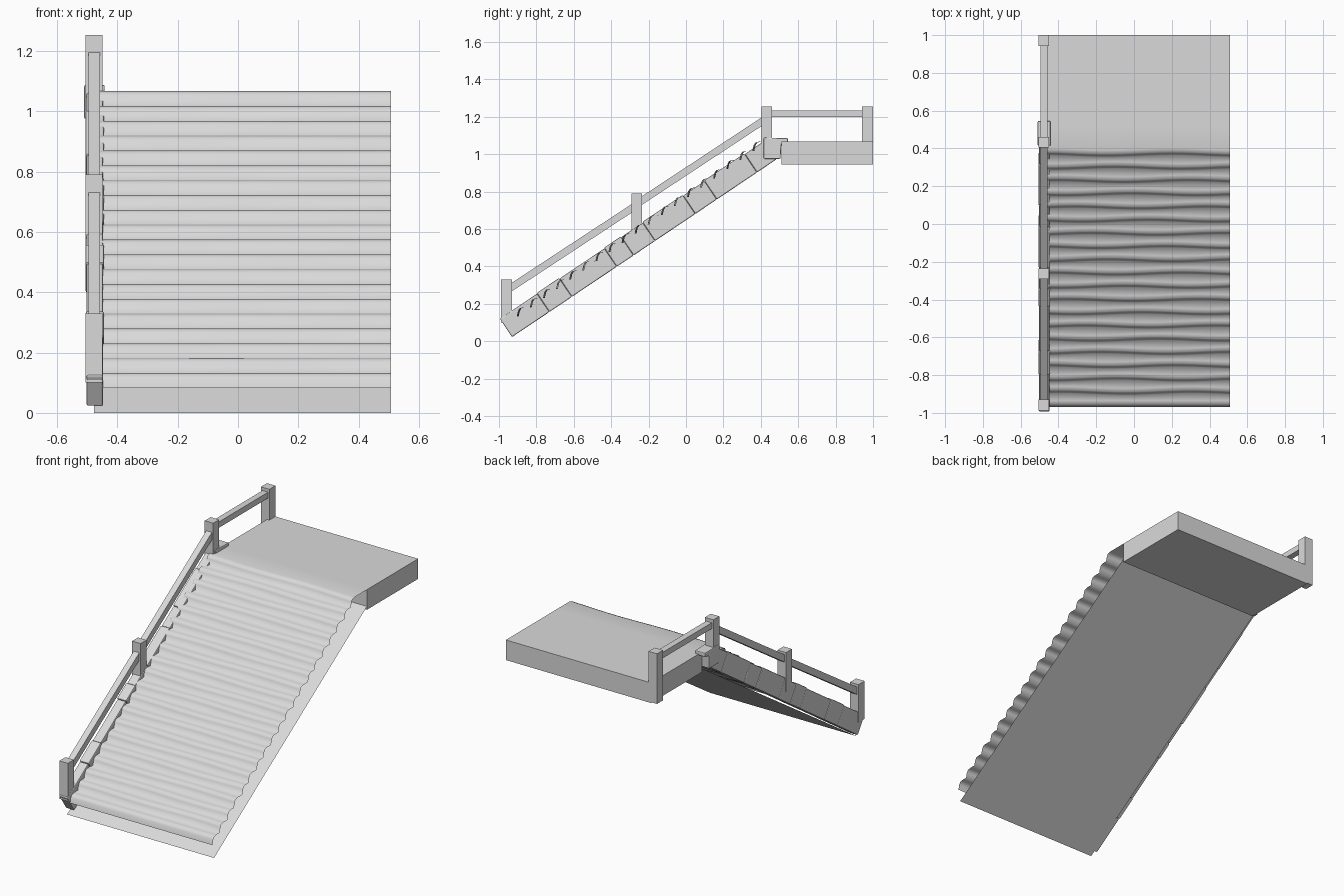
import bpy
import bmesh
import math

if "Cube" in bpy.data.objects:
    bpy.data.objects.remove(bpy.data.objects["Cube"], do_unlink=True)

# Single stone colour
stone = bpy.data.materials.new("light_grey_stone")
stone.use_nodes = True
GREY = (0.7, 0.7, 0.7, 1)
stone.diffuse_color = GREY
shader = next(n for n in stone.node_tree.nodes if n.type == 'BSDF_PRINCIPLED')
shader.inputs["Base Color"].default_value = GREY
shader.inputs["Roughness"].default_value = 0.8


def finish(name, bm, smooth=False):
    """Turn a bmesh into a named, coloured object."""
    mesh = bpy.data.meshes.new(name)
    for f in bm.faces:
        f.smooth = smooth
    bm.to_mesh(mesh)
    bm.free()
    mesh.materials.append(stone)
    ob = bpy.data.objects.new(name, mesh)
    bpy.context.scene.collection.objects.link(ob)
    return ob


def prism(name, outline, x0, x1, bevel=0):
    """Extrude a (y, z) outline from x0 to x1."""
    bm = bmesh.new()
    face = bm.faces.new([bm.verts.new((x0, y, z)) for y, z in outline])
    ext = bmesh.ops.extrude_face_region(bm, geom=[face])
    moved = [g for g in ext["geom"] if isinstance(g, bmesh.types.BMVert)]
    bmesh.ops.translate(bm, verts=moved, vec=(x1 - x0, 0, 0))
    bmesh.ops.recalc_face_normals(bm, faces=bm.faces)
    ob = finish(name, bm)
    if bevel:
        mod = ob.modifiers.new("worn_edges", 'BEVEL')
        mod.width = bevel
        mod.segments = 2
    return ob


def box(name, x, y, z, bevel=0):
    return prism(name, [(y[0], z[0]), (y[1], z[0]), (y[1], z[1]), (y[0], z[1])],
                 x[0], x[1], bevel)


# Worn steps: one continuous open surface with soft risers
STEPS, RUN, RISE = 20, 0.07, 0.0492
Y0, Z0 = -0.97, 0.083
LEFT, RIGHT = -0.47, 0.508
step_shape = [(0, 0), (0.007, 0.03), (0.016, 0.044), (0.035, 0.049)]
profile = []
for k in range(STEPS):
    for dy, dz in step_shape:
        profile.append((Y0 + k * RUN + dy, Z0 + k * RISE + dz, k))
profile.append((0.515, Z0 + STEPS * RISE, STEPS))

COLS = 16
bm = bmesh.new()
rows = []
for y, z, k in profile:
    row = []
    for c in range(COLS + 1):
        x = LEFT + (RIGHT - LEFT) * c / COLS
        wear = 0.005 * math.cos(x * 9 + k * 0.4) * (-1) ** k if 0 < k < STEPS else 0
        row.append(bm.verts.new((x, y + wear, z)))
    rows.append(row)
for a, b in zip(rows, rows[1:]):
    for c in range(COLS):
        bm.faces.new((a[c], a[c + 1], b[c + 1], b[c]))
finish("worn_steps", bm, smooth=True)

# Sloping underside sheet
bm = bmesh.new()
bm.faces.new([bm.verts.new(p) for p in (
    (-0.478, -0.955, 0), (-0.478, 0.51, 0.965),
    (RIGHT, 0.51, 0.965), (RIGHT, -0.955, 0))])
finish("underside", bm)

# Landing slab
box("landing", (-0.465, RIGHT), (0.51, 1.0), (0.945, 1.067))

# Side string built of alternating long and short stones
ANGLE = math.radians(33.9)
ALONG = (math.cos(ANGLE), math.sin(ANGLE))
joints = [-0.93, -0.73, -0.61, -0.37, -0.28, -0.165, 0.05, 0.165, 0.38, 0.485]
for i, (a, b) in enumerate(zip(joints, joints[1:])):
    high = 0.118 + 0.004 * (i % 2)

    def on_slope(y, up):
        t = (y + 0.93) / ALONG[0]
        return (-0.93 + t * ALONG[0] - up * ALONG[1],
                0.022 + t * ALONG[1] + up * ALONG[0])

    grow = 0.003 * (i % 2)
    prism(f"string_stone_{i + 1}",
          [on_slope(a, 0), on_slope(b, 0), on_slope(b, high), on_slope(a, high)],
          -0.503 - grow, -0.447 + grow, 0.006)

# Capping stone at the head of the string, with a lip over the landing
prism("string_cap",
      [(0.415, 0.975), (0.505, 0.975), (0.51, 1.055), (0.545, 1.06),
       (0.545, 1.085), (0.415, 1.088)], -0.51, -0.442, 0.005)

# Newel posts
PX = (-0.506, -0.449)
posts = {
    "bottom_post": ((-0.988, -0.93), (0.1, 0.33)),
    "middle_post": ((-0.292, -0.235), (0.55, 0.79)),
    "top_post": ((0.404, 0.461), (1.0, 1.254)),
    "landing_post": ((0.942, 1.0), (0.95, 1.254)),
}
for name, (y, z) in posts.items():
    box(name, PX, y, z)

# Handrails
RX = (-0.496, -0.458)


def handrail(name, start, end, depth):
    (ya, za), (yb, zb) = start, end
    prism(name, [(ya, za - depth), (yb, zb - depth), (yb, zb), (ya, za)], *RX)


handrail("lower_handrail", (-0.935, 0.31), (-0.287, 0.735), 0.046)
handrail("upper_handrail", (-0.24, 0.772), (0.41, 1.2), 0.046)
handrail("landing_handrail", (0.455, 1.234), (0.947, 1.234), 0.036)
